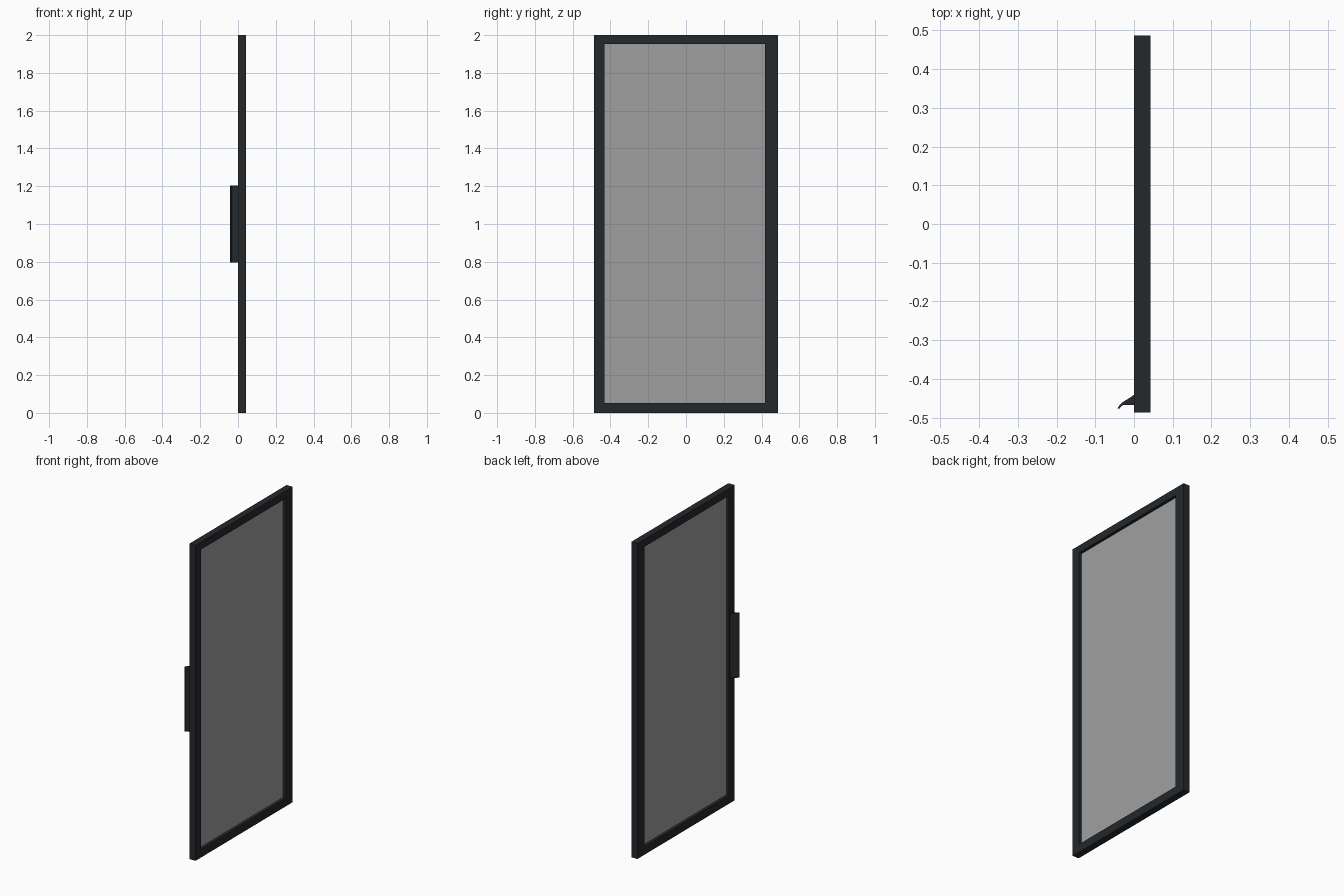
import bpy, bmesh

if "Cube" in bpy.data.objects:
    bpy.data.objects.remove(bpy.data.objects["Cube"])

X0, X1 = 0.0, 0.043          # door thickness
HALF_W, HEIGHT = 0.487, 2.0  # door outline
IN_Y0, IN_Y1, IN_Z0, IN_Z1 = -0.432, 0.418, 0.052, 1.953  # glass opening


def material(name, color):
    m = bpy.data.materials.new(name)
    m.diffuse_color = color
    m.use_nodes = True
    m.node_tree.nodes["Principled BSDF"].inputs["Base Color"].default_value = m.diffuse_color
    return m


def finish(name, bm, mat):
    bmesh.ops.recalc_face_normals(bm, faces=bm.faces[:])
    me = bpy.data.meshes.new(name)
    bm.to_mesh(me)
    bm.free()
    ob = bpy.data.objects.new(name, me)
    bpy.context.collection.objects.link(ob)
    me.materials.append(mat)
    return ob


def rect(bm, x, y0, y1, z0, z1):
    return [bm.verts.new((x, y, z)) for y, z in
            ((y0, z0), (y1, z0), (y1, z1), (y0, z1))]


dark = material("dark_metal", (0.018, 0.021, 0.025, 1.0))
glass = material("clear_glass", (0.35, 0.35, 0.35, 0.5))

# Mitred frame: outer and inner rectangles joined into a closed ring
bm = bmesh.new()
outer = (-HALF_W, HALF_W, 0, HEIGHT)
inner = (IN_Y0, IN_Y1, IN_Z0, IN_Z1)
rings = [rect(bm, X0, *outer), rect(bm, X1, *outer),
         rect(bm, X1, *inner), rect(bm, X0, *inner)]
for a, b in zip(rings, rings[1:] + rings[:1]):
    for i in range(4):
        j = (i + 1) % 4
        bm.faces.new((a[i], a[j], b[j], b[i]))
finish("door_frame", bm, dark)

# Glass pane set in the middle of the frame
bm = bmesh.new()
bmesh.ops.create_cube(bm, size=1)
for v in bm.verts:
    v.co.x = 0.0215 + v.co.x * 0.006
    v.co.y = IN_Y0 if v.co.y < 0 else IN_Y1
    v.co.z = IN_Z0 if v.co.z < 0 else IN_Z1
finish("glass_pane", bm, glass)

# Finger-pull handle: curved lip profile extruded upwards
profile = [(0, -0.441), (-0.010, -0.448), (-0.020, -0.454), (-0.028, -0.459),
           (-0.034, -0.464), (-0.039, -0.470), (-0.043, -0.476),
           (-0.037, -0.476), (-0.033, -0.471), (-0.029, -0.468),
           (-0.024, -0.467), (0, -0.467)]
bm = bmesh.new()
base = bm.faces.new([bm.verts.new((x, y, 0.795)) for x, y in profile])
ext = bmesh.ops.extrude_face_region(bm, geom=[base], use_keep_orig=True)
top = [g for g in ext["geom"] if isinstance(g, bmesh.types.BMVert)]
bmesh.ops.translate(bm, verts=top, vec=(0, 0, 0.41))
finish("pull_handle", bm, dark)
